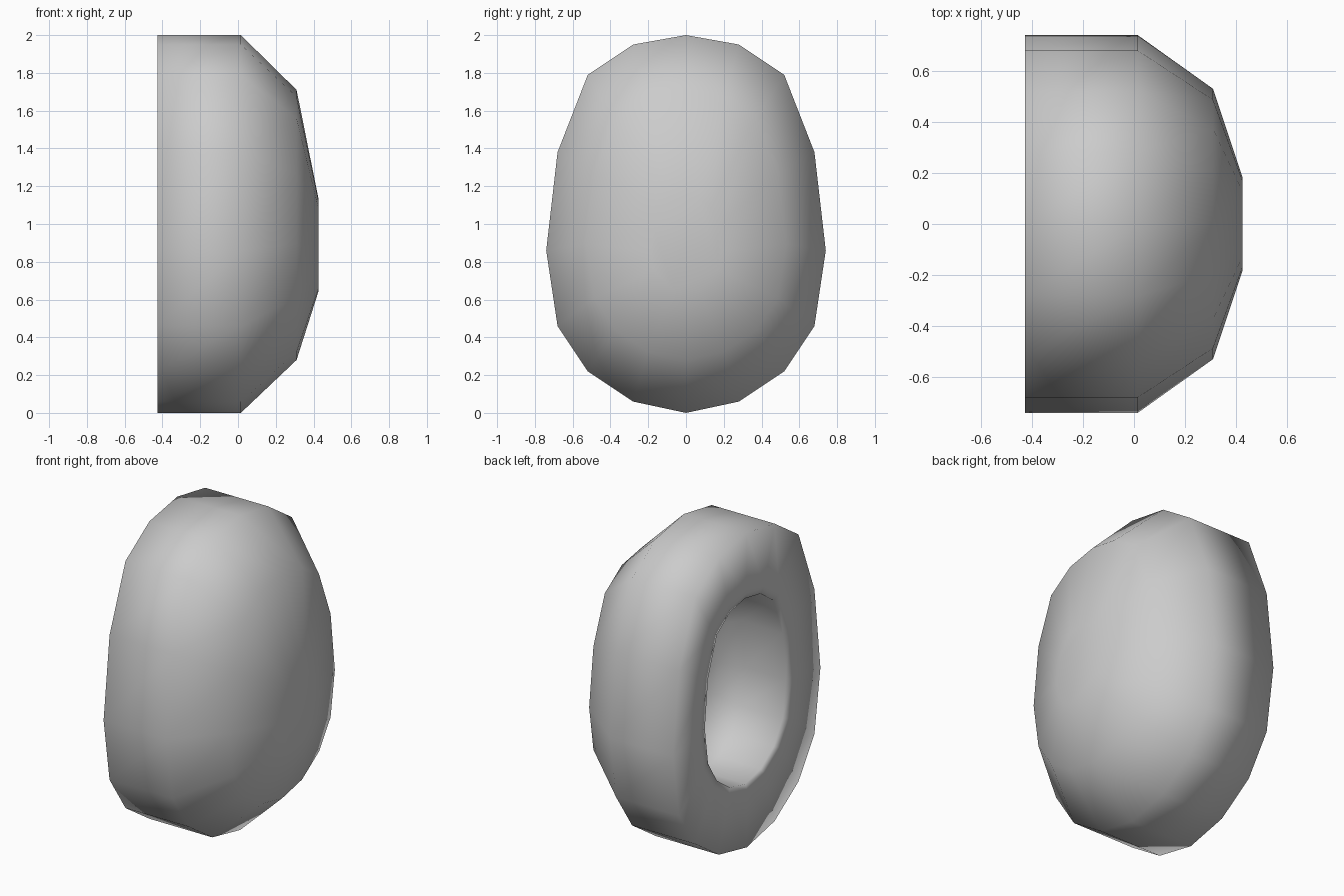
import bpy, bmesh

if "Cube" in bpy.data.objects:
    bpy.data.objects.remove(bpy.data.objects["Cube"])

# Half outline of the egg-shaped cross-section (y, z), top to bottom
half = [(0, 2.0), (0.28, 1.95), (0.52, 1.79), (0.68, 1.38), (0.74, 0.86),
        (0.68, 0.46), (0.52, 0.22), (0.28, 0.06), (0, 0.0)]
outline = half + [(-y, z) for y, z in half[-2:0:-1]]

# Rings (x, y scale, z bottom, z top): inner cavity, lip, rim, outer dome
rings = [(0.09, 0.18, 0.70, 1.08), (0.02, 0.47, 0.50, 1.48),
         (-0.12, 0.56, 0.40, 1.58), (-0.417, 0.55, 0.40, 1.58),
         (-0.427, 0.63, 0.37, 1.62), (-0.427, 1.0, 0.0, 2.0),
         (0.015, 1.0, 0.0, 2.0), (0.31, 0.716, 0.28, 1.71),
         (0.425, 0.25, 0.64, 1.14)]

bm = bmesh.new()
loops = [[bm.verts.new((x, y * s, lo + (hi - lo) * z / 2)) for y, z in outline]
         for x, s, lo, hi in rings]
n = len(outline)
for a, b in zip(loops, loops[1:]):
    for i in range(n):
        j = (i + 1) % n
        bm.faces.new((a[i], a[j], b[j], b[i]))

# Cavity floor and dome end cap
bm.faces.new(loops[0])
bm.faces.new(loops[-1])
bmesh.ops.recalc_face_normals(bm, faces=bm.faces)
for f in bm.faces:
    f.smooth = True

mesh = bpy.data.meshes.new("hollow_shell")
bm.to_mesh(mesh)
bm.free()
bpy.context.collection.objects.link(bpy.data.objects.new("hollow_shell", mesh))
